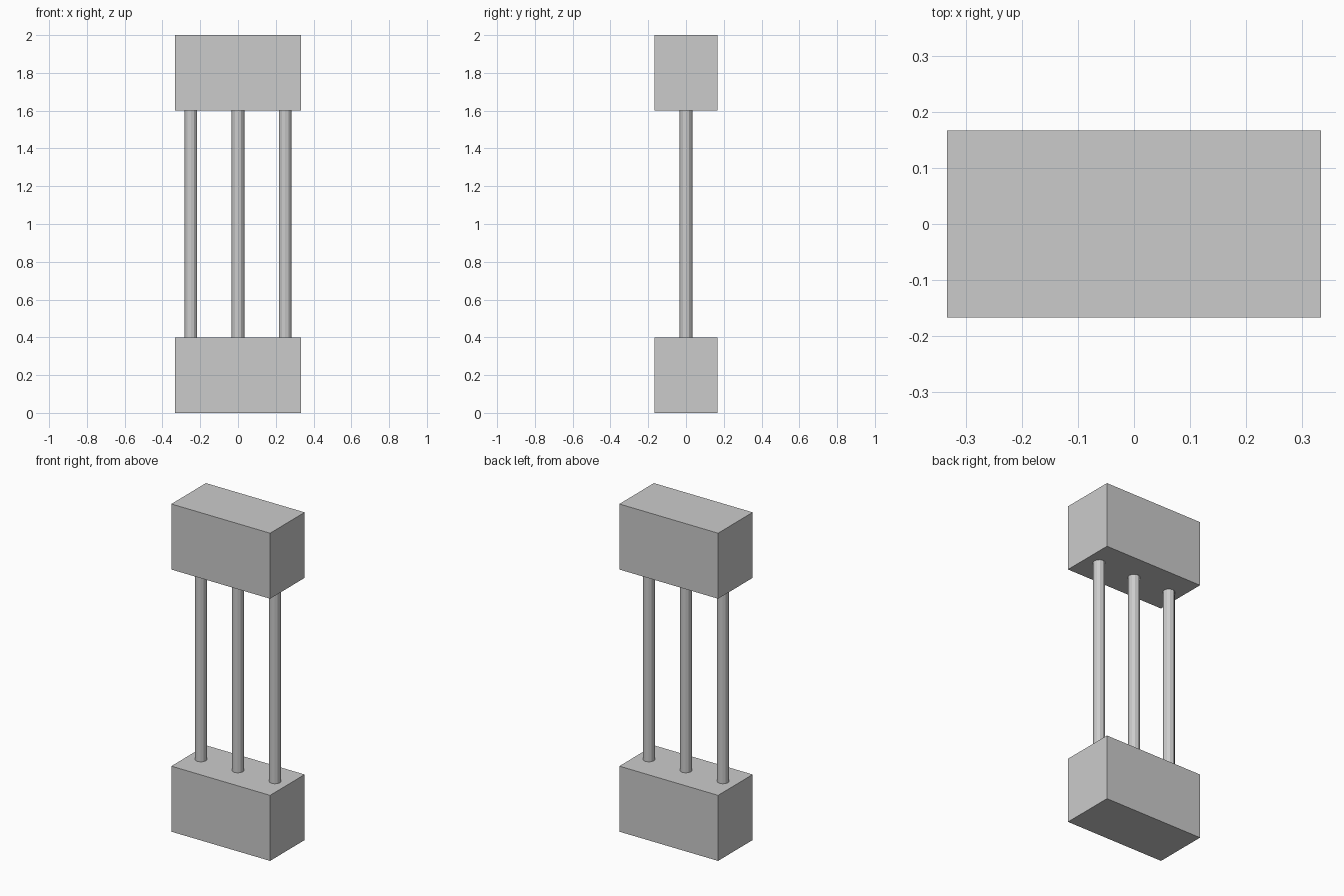
import bpy

if "Cube" in bpy.data.objects:
    bpy.data.objects.remove(bpy.data.objects["Cube"])

W, D, H = 0.6667, 0.3333, 0.4   # block size
TOTAL = 2.0
ROD_R, ROD_SIDES, ROD_GAP = 0.0335, 12, 0.25


def block(name, z):
    bpy.ops.mesh.primitive_cube_add(size=1, location=(0, 0, z))
    ob = bpy.context.object
    ob.name = name
    ob.scale = (W, D, H)
    bpy.ops.object.transform_apply(location=False, rotation=False, scale=True)


def rod(name, x):
    bpy.ops.mesh.primitive_cylinder_add(
        vertices=ROD_SIDES, radius=ROD_R, depth=TOTAL - 2 * H,
        location=(x, 0, TOTAL / 2))
    bpy.context.object.name = name


# End blocks
block("bottom_block", H / 2)
block("top_block", TOTAL - H / 2)

# Three rods joining the blocks
for side, name in ((-1, "left_rod"), (0, "middle_rod"), (1, "right_rod")):
    rod(name, side * ROD_GAP)
